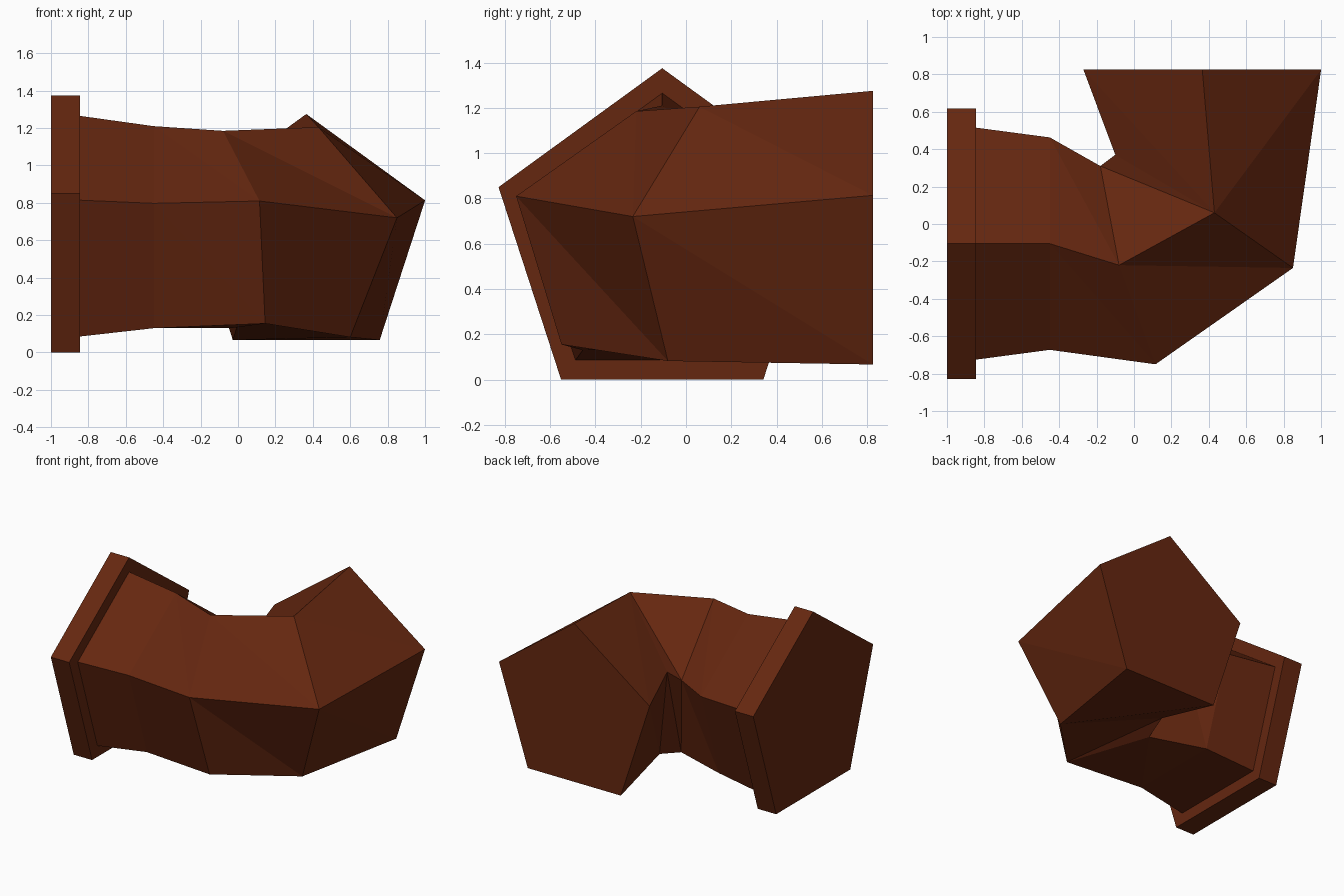
import bpy, bmesh, math
from mathutils import Vector

if "Cube" in bpy.data.objects:
    bpy.data.objects.remove(bpy.data.objects["Cube"])

brown = bpy.data.materials.new("rust brown")
brown.diffuse_color = (0.13, 0.02, 0.005, 1)
brown.use_nodes = True
brown.node_tree.nodes["Principled BSDF"].inputs["Base Color"].default_value = brown.diffuse_color


def pentagon(centre, across, radius):
    """Upright regular pentagon; order: top, inner, low inner, low outer, outer."""
    pts = []
    for i in range(5):
        a = math.tau * i / 5
        pts.append(Vector(centre) + Vector(across) * radius * math.sin(a)
                   + Vector((0, 0, radius * math.cos(a))))
    return pts


def loft(name, rings, forward=()):
    """Skin rings with triangles; 'forward' lists (segment, strip) with the other diagonal."""
    bm = bmesh.new()
    rows = [[bm.verts.new(p) for p in ring] for ring in rings]
    for s, (a, b) in enumerate(zip(rows, rows[1:])):
        for i in range(5):
            j = (i + 1) % 5
            if (s, i) in forward:
                tris = ((a[i], b[j], a[j]), (a[i], b[i], b[j]))
            else:
                tris = ((a[i], b[i], a[j]), (b[i], b[j], a[j]))
            for t in tris:
                bm.faces.new(t)
    bm.faces.new(rows[0])
    bm.faces.new(rows[-1])
    bmesh.ops.recalc_face_normals(bm, faces=bm.faces)
    mesh = bpy.data.meshes.new(name)
    bm.to_mesh(mesh)
    bm.free()
    mesh.materials.append(brown)
    obj = bpy.data.objects.new(name, mesh)
    bpy.context.collection.objects.link(obj)
    return obj


Y, NX = (0, 1, 0), (-1, 0, 0)

# collar at the left end
loft("end_collar", [pentagon((x, -0.105, 0.615), Y, 0.76) for x in (-1.0, -0.845)])

# the two twisted sections inside the bend
bend_a = [(-0.08, -0.22, 1.185), (-0.18, 0.31, 0.79), (-0.04, 0.115, 0.13),
          (0.145, -0.55, 0.155), (0.115, -0.75, 0.81)]
bend_b = [(0.43, 0.06, 1.205), (-0.10, 0.37, 0.855), (0.007, 0.309, 0.178),
          (0.60, -0.08, 0.082), (0.85, -0.235, 0.72)]

# bent pipe running from the collar round to the open back end
loft("pipe_elbow", [pentagon((-0.845, -0.105, 0.613), Y, 0.652),
                    pentagon((-0.45, -0.105, 0.613), Y, 0.597),
                    bend_a, bend_b,
                    pentagon((0.365, 0.825, 0.607), NX, 0.668)],
     forward={(3, 0)})
